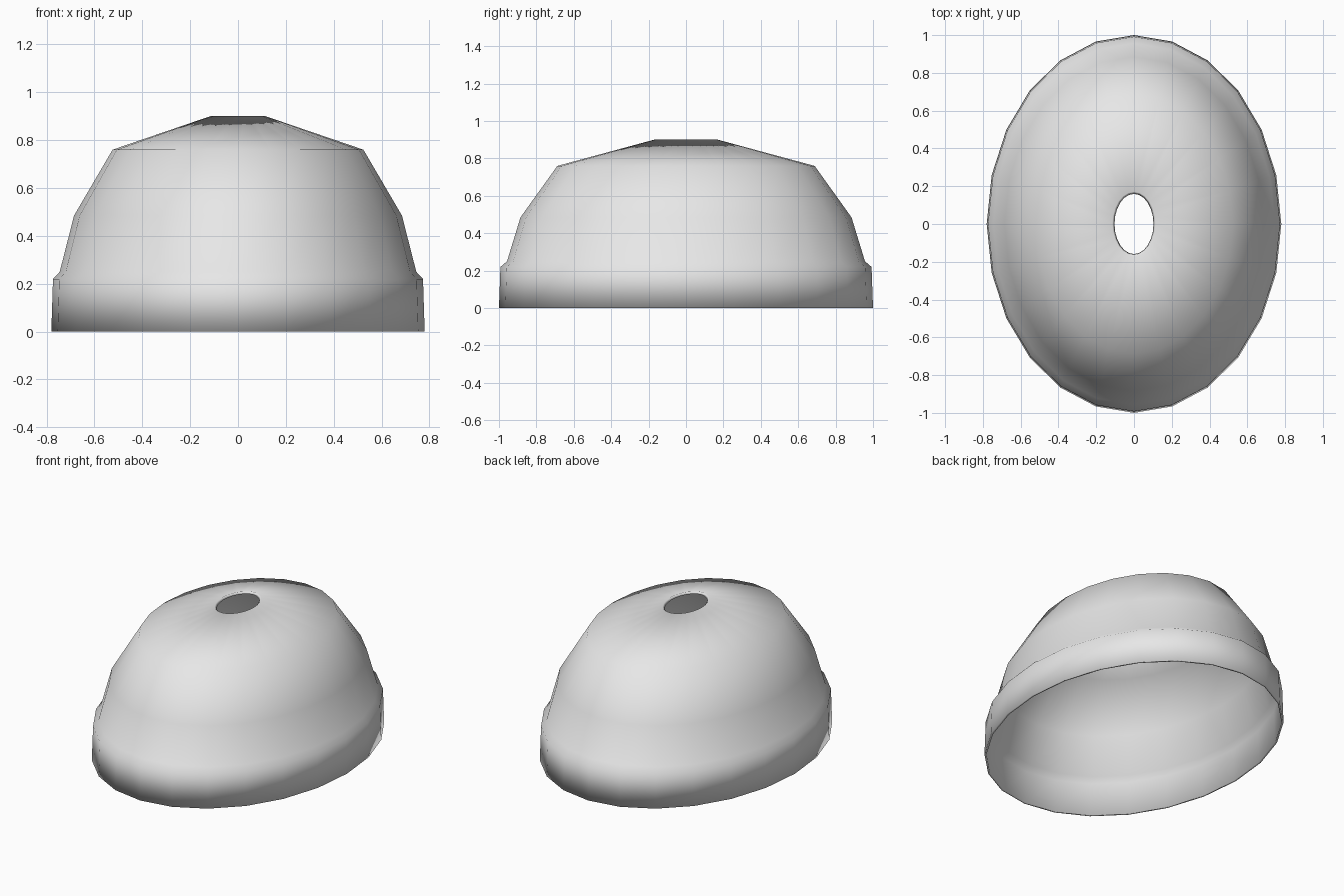
import bpy, bmesh, math

cube = bpy.data.objects.get("Cube")
if cube:
    bpy.data.objects.remove(cube, do_unlink=True)

SIDES = 24
WALL = 0.012

# Shell material
grey = bpy.data.materials.new("light grey")
grey.use_nodes = True
colour = (0.8, 0.8, 0.8, 1.0)
grey.diffuse_color = colour
grey.node_tree.nodes["Principled BSDF"].inputs["Base Color"].default_value = colour

# Outer profile from rim to top opening: half width, half length, height
outer = [
    (0.78, 1.0, 0.0),       # rim
    (0.773, 0.992, 0.22),   # top of the band
    (0.745, 0.957, 0.25),   # step in to the dome
    (0.685, 0.885, 0.485),
    (0.524, 0.688, 0.76),
    (0.115, 0.171, 0.9),    # edge of the opening
]
# The inside follows the outside, one wall thickness in
inner = [(w - WALL, l - WALL, max(0.0, z - WALL)) for w, l, z in outer]
section = outer + inner[::-1]


def oval_ring(bm, width, length, z):
    angles = [2 * math.pi * i / SIDES for i in range(SIDES)]
    return [bm.verts.new((width * math.cos(a), length * math.sin(a), z)) for a in angles]


# Hollow oval dome, skinned ring to ring around the closed section
bm = bmesh.new()
rings = [oval_ring(bm, *p) for p in section]
for low, high in zip(rings, rings[1:] + rings[:1]):
    for i in range(SIDES):
        j = (i + 1) % SIDES
        bm.faces.new((low[i], low[j], high[j], high[i])).smooth = True
bmesh.ops.recalc_face_normals(bm, faces=bm.faces)

mesh = bpy.data.meshes.new("dome_shell")
bm.to_mesh(mesh)
bm.free()
mesh.materials.append(grey)
dome = bpy.data.objects.new("dome_shell", mesh)
bpy.context.collection.objects.link(dome)
